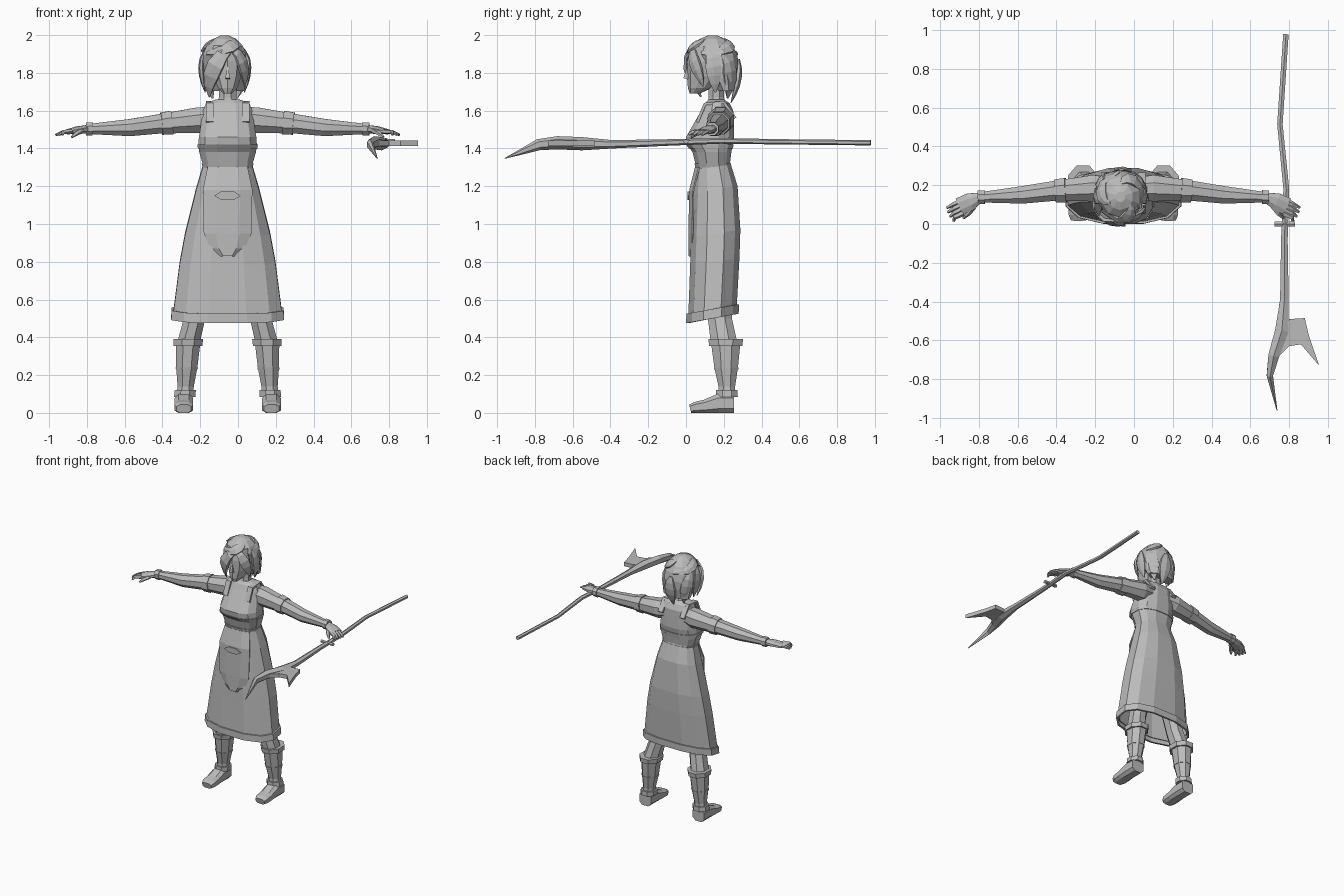
import bpy, bmesh, math
from mathutils import Vector

cube = bpy.data.objects.get("Cube")
if cube:
    bpy.data.objects.remove(cube, do_unlink=True)

MID = -.055  # centre line of the figure
TONE = (.5, .5, .5, 1)

grey = bpy.data.materials.new("plain grey")
grey.use_nodes = True
grey.diffuse_color = TONE
grey.node_tree.nodes["Principled BSDF"].inputs["Base Color"].default_value = TONE


def make(name, verts, faces, thickness=0):
    bm = bmesh.new()
    created = [bm.verts.new(v) for v in verts]
    for face in faces:
        bm.faces.new([created[i] for i in face])
    bmesh.ops.recalc_face_normals(bm, faces=bm.faces)
    mesh = bpy.data.meshes.new(name)
    bm.to_mesh(mesh)
    bm.free()
    mesh.materials.append(grey)
    ob = bpy.data.objects.new(name, mesh)
    bpy.context.collection.objects.link(ob)
    if thickness:
        modifier = ob.modifiers.new("thickness", "SOLIDIFY")
        modifier.thickness = thickness
        modifier.offset = 0


def outline(sides, power):
    """Superellipse scaled to fill the square from -1 to 1."""
    points = []
    for i in range(sides):
        angle = math.tau * (i + .5) / sides
        points.append([math.copysign(abs(v) ** (2 / power), v) for v in (math.cos(angle), math.sin(angle))])
    wide = max(a for a, b in points)
    deep = max(b for a, b in points)
    return [(a / wide, b / deep) for a, b in points]


def loft(name, rings, caps=True, thickness=0):
    sides, count = len(rings[0]), len(rings)
    faces = []
    for r in range(count - 1):
        low, high = r * sides, (r + 1) * sides
        for i in range(sides):
            j = (i + 1) % sides
            faces.append((low + i, low + j, high + j, high + i))
    if caps:
        faces.append(range(sides))
        faces.append(range((count - 1) * sides, count * sides))
    make(name, [v for r in rings for v in r], faces, thickness)


def stack(name, rows, sides=8, power=2, tilt=0, caps=True, mirror=1, thickness=0):
    """Upright form: rows of height, half width, front, back, sideways offset."""
    rings = []
    for z, width, front, back, *offset in rows:
        x = MID + mirror * sum(offset)
        middle, depth = (front + back) / 2, (back - front) / 2
        rings.append([(x + width * a, middle + depth * b, z + tilt * b)
                      for a, b in outline(sides, power)])
    loft(name, rings, caps, thickness)


def at(rows, key):
    """Row interpolated at a value of the first column."""
    key = min(max(key, rows[0][0]), rows[-1][0])
    for low, high in zip(rows, rows[1:]):
        if key <= high[0]:
            t = (key - low[0]) / (high[0] - low[0])
            return [a + (b - a) * t for a, b in zip(low, high)]


def band(name, rows, low, high, swell, **shape):
    """Raised band wrapped around a stack."""
    result = []
    for z, grow in ((low, 0), (low, swell), (high, swell), (high, 0)):
        _, width, front, back, *offset = at(rows, z)
        result.append((z, width + grow, front - grow, back + grow, *offset))
    stack(name, result, caps=False, **shape)


def tube(name, path, sides=6, mirror=1, middle=MID, flat=1, around=None, power=2):
    """Form along a path of x, y, z, half width and optional half height."""
    points = [Vector((middle + mirror * p[0], p[1], p[2])) for p in path]
    last = len(points) - 1
    rings = []
    for i, p in enumerate(points):
        tangent = (points[min(i + 1, last)] - points[max(i - 1, 0)]).normalized()
        reference = p - around if around else Vector((0, 0, 1))
        across = tangent.cross(reference).normalized()
        up = across.cross(tangent)
        width = path[i][3]
        height = path[i][4] if len(path[i]) > 4 else width * flat
        rings.append([p + across * width * a + up * height * b for a, b in outline(sides, power)])
    loft(name, rings)


# Dress
cloth = dict(sides=12, power=2.5)
skirt = [(.53, .285, .015, .265), (.8, .25, .025, .28), (.95, .222, .03, .285),
         (1.18, .165, .04, .27), (1.31, .127, .055, .23)]
bodice = [(1.3, .127, .055, .23), (1.38, .15, .035, .24), (1.42, .155, .005, .247),
          (1.46, .152, 0, .255), (1.6, .13, .08, .25), (1.64, .115, .1, .23), (1.66, .06, .12, .2)]
stack("skirt", skirt, tilt=.02, caps=False, thickness=.006, **cloth)
band("skirt_hem", skirt, .5, .55, .014, tilt=.025, **cloth)
stack("bodice", bodice, **cloth)
band("waist_band", bodice, 1.3, 1.32, .005, **cloth)
band("underbust_band", bodice, 1.4, 1.42, .005, **cloth)

# Apron hanging straight in front of the skirt, with a pocket
apron = [(1.3, .105, .05), (1.18, .13, .02), (.95, .125, .015), (.87, .09, .015), (.83, .045, .015)]
verts, faces = [], []
for z, width, y in apron:
    verts += [(MID + k * width, y + .02 * k ** 4, z) for k in (-1, -.5, .5, 1)]
for r in range(len(apron) - 1):
    faces += [(r * 4 + i, r * 4 + i + 1, r * 4 + i + 5, r * 4 + i + 4) for i in range(3)]
make("apron", verts, faces, .008)
pocket = [(math.cos(i * math.tau / 6), math.sin(i * math.tau / 6)) for i in range(6)]
make("apron_pocket", [(MID + .07 * a, .012, 1.15 + .025 * b) for a, b in pocket], [range(6)], .009)

# Neck and head
stack("neck", [(1.62, .058, .11, .22), (1.67, .046, .12, .2), (1.78, .046, .12, .2)])
stack("face", [(1.69, .022, .02, .07), (1.72, .05, .01, .14), (1.78, .073, .006, .2),
               (1.86, .085, .006, .22), (1.94, .075, .02, .22)], sides=10)
tube("nose", [(0, -.002, 1.77, .012), (0, .01, 1.83, .004)], sides=4)

# Hair: an egg-shaped cap with locks laid over its surface
crown = Vector((MID - .015, .14, 1.84))


def hair_radius(h):
    return math.sqrt(1 - h * h) if h > 0 else 1 - .2 * h * h


cap = []
for h in (-.85, -.4, 0, .35, .65, .87, .98):
    r = hair_radius(h)
    opening = min(1, .55 + .9 * h)
    cap.append((crown.z + .16 * h, .125 * r, crown.y - .14 * r * opening, crown.y + .14 * r, -.015))
stack("hair_cap", cap, sides=10)


def lock(name, turn, height, end_turn, end_height, width):
    path = []
    for step in range(6):
        t = step / 5
        angle = turn + (end_turn - turn) * math.sqrt(t)
        h = height + (end_height - height) * t
        r = hair_radius(h)
        path.append((.125 * r * math.sin(angle), crown.y - .143 * r * math.cos(angle), crown.z + .16 * h,
                     width * math.sin(math.pi * (.1 + .87 * t))))
    tube(name, path, middle=crown.x, flat=.4, around=crown)


lock("fringe_right", .6, .7, -1, -1.05, .045)
lock("fringe_left", .2, .65, 1.2, -.7, .035)
lock("nape_lock", 3.1, .2, 3, -1.25, .045)
for i in range(3):
    start = 2.1 * i - 1
    lock("crown_twist_%d" % (i + 1), start, .4, start + 2, .88, .035)

# Paired parts
for side, word in ((1, "left_"), (-1, "right_")):
    lock(word + "back_lock", side * 2, .4, side * 2.4, -1.1, .045)
    lock(word + "side_lock", side * 1.4, .5, side * 1.7, -.9, .04)

    # Strap over the shoulder
    strap = [(.06, 1.54), (.1, 1.635), (.2, 1.645), (.26, 1.56)]
    tube(word + "strap", [(.095, y, z, .02) for y, z in strap], sides=4, mirror=side, flat=.4)

    # Arm with sleeve and wrist bands
    arm = [(.08, .18, 1.56, .06), (.15, .185, 1.55, .068), (.36, .17, 1.53, .051),
           (.52, .15, 1.51, .045), (.73, .138, 1.503, .027)]
    tube(word + "arm", arm, sides=8, mirror=side)
    for part, start, end in (("sleeve_band", .295, .35), ("wrist_band", .715, .75)):
        ends = [at(arm, start), at(arm, end)]
        tube(word + part, [(x, y, z, r + .007) for x, (_, y, z, r) in zip((start, end), ends)],
             sides=8, mirror=side)

    # Hand
    tube(word + "palm", [(.74, .137, 1.502, .026, .022), (.79, .115, 1.497, .045, .02),
                         (.845, .09, 1.488, .045, .013)], sides=8, mirror=side)
    for i in range(4):
        y = .124 - i * .023
        reach = .91 - .004 * i * i
        tube(word + "finger_%d" % (i + 1), [(.825, y, 1.49, .012), (.87, y - .02, 1.487, .011),
                                            (reach, y - .04, 1.472, .006)], sides=5, mirror=side)
    tube(word + "thumb", [(.775, .09, 1.495, .015), (.8, .055, 1.48, .012),
                          (.825, .03, 1.46, .006)], sides=5, mirror=side)

    # Leg, boot and foot
    boot = [(.09, .045, .17, .262, .227), (.14, .043, .172, .26, .222),
            (.24, .056, .15, .275, .216), (.39, .066, .13, .29, .208)]
    stack(word + "leg", [(.75, .07, .1, .245, .12), (.5, .057, .116, .243, .175),
                         (.38, .06, .13, .27, .205)], mirror=side)
    stack(word + "boot", boot, mirror=side)
    band(word + "boot_collar", boot, .355, .39, .012, mirror=side)
    band(word + "boot_strap", boot, .23, .24, .003, mirror=side)
    band(word + "ankle_band", boot, .085, .12, .012, mirror=side)
    sole = [(.255, .05), (.17, .05), (.1, .035), (.05, .029), (.022, .022)]
    tube(word + "foot", [(.232, y, h, .03 + .02 * min(1, y / .05), h) for y, h in sole],
         sides=8, mirror=side, power=3)

# Forked polearm in the left hand
tube("polearm", [(.783, .978, 1.43, .014), (.752, .515, 1.435, .014), (.785, .18, 1.44, .015),
                 (.775, -.08, 1.432, .017), (.775, -.39, 1.422, .022), (.762, -.55, 1.425, .035),
                 (.72, -.68, 1.43, .028, .035), (.7, -.78, 1.42, .016, .03), (.737, -.96, 1.347, .002)],
     middle=0)
barb = [(.78, -.53), (.8, -.49), (.88, -.485), (.9, -.57), (.954, -.73), (.86, -.62), (.8, -.63), (.75, -.68)]
make("polearm_barb", [(x, y, 1.427) for x, y in barb], [range(len(barb))], .03)
tube("polearm_guard", [(x, 0, 1.437, .012) for x in (.725, .83)], middle=0)
